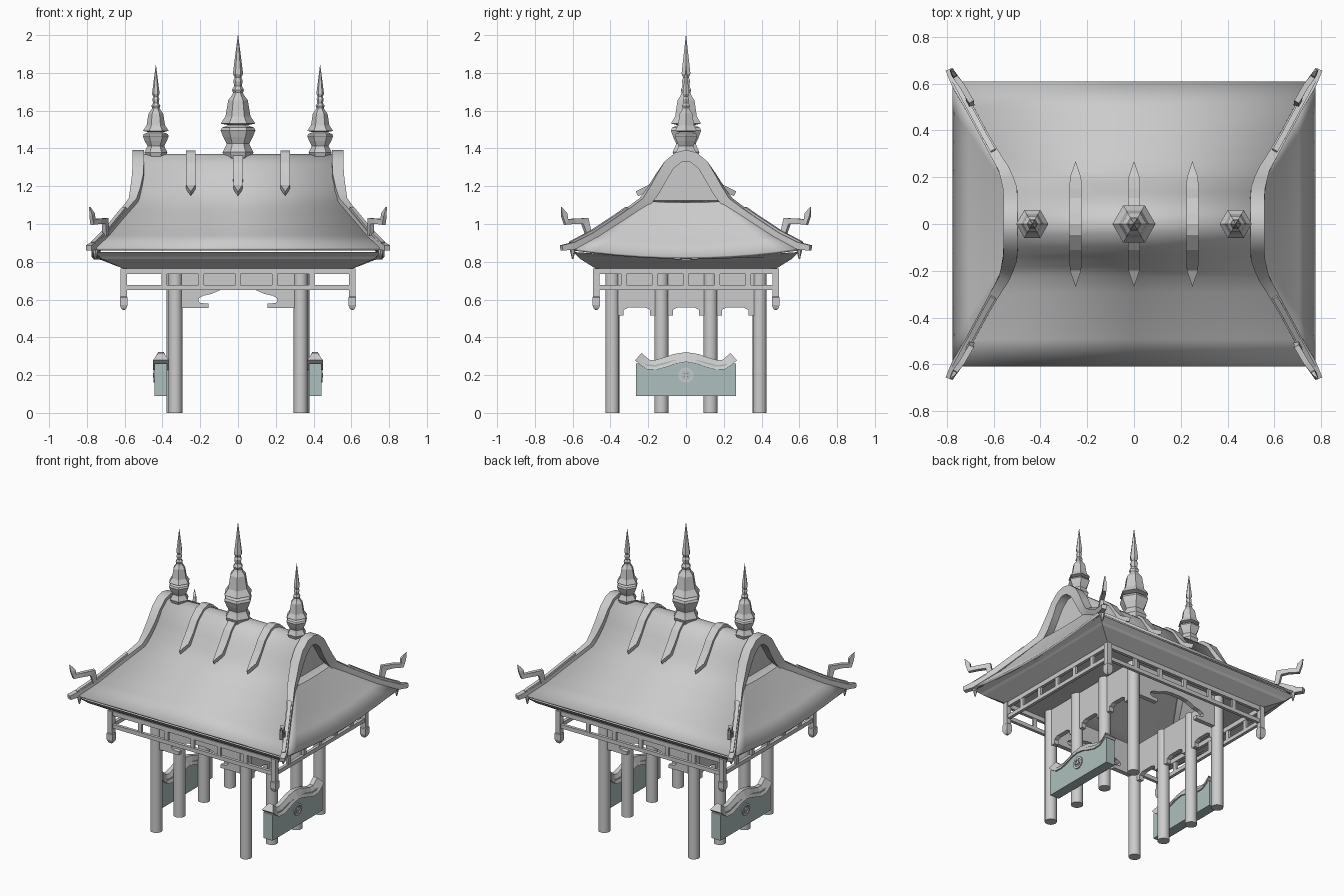
import bpy, bmesh, math
from mathutils import Vector, Matrix

if "Cube" in bpy.data.objects:
    bpy.data.objects.remove(bpy.data.objects["Cube"])

def add(name, bm, smooth=0, mat=None):
    bmesh.ops.recalc_face_normals(bm, faces=bm.faces[:])
    me = bpy.data.meshes.new(name)
    bm.to_mesh(me); bm.free()
    ob = bpy.data.objects.new(name, me)
    bpy.context.collection.objects.link(ob)
    if mat: me.materials.append(mat)
    if smooth:
        bpy.ops.object.select_all(action='DESELECT')
        ob.select_set(True)
        bpy.context.view_layer.objects.active = ob
        bpy.ops.object.shade_smooth_by_angle(angle=math.radians(smooth))
    return ob

def grid(name, rows, closed=False, caps=False, smooth=0, mat=None):
    bm = bmesh.new()
    vs = [[bm.verts.new(p) for p in r] for r in rows]
    n = len(rows[0])
    for a, b in zip(vs, vs[1:]):
        for j in range(n if closed else n - 1):
            k = (j + 1) % n
            bm.faces.new((a[j], a[k], b[k], b[j]))
    if caps:
        bm.faces.new(vs[0]); bm.faces.new(vs[-1])
    return add(name, bm, smooth, mat)

def sweep(name, pts, w, h, side=None, smooth=0, top=1):
    """Bar along a path; w, h are half sizes (number or list), top narrows the upper edge."""
    pts = [Vector(p) for p in pts]
    rows = []
    for i, p in enumerate(pts):
        a, b = pts[max(i - 1, 0)], pts[min(i + 1, len(pts) - 1)]
        t = (b - a).normalized()
        s = Vector(side).normalized() if side else t.cross((0, 0, 1)).normalized()
        n = s.cross(t).normalized()
        wi = w[i] if isinstance(w, list) else w
        hi = h[i] if isinstance(h, list) else h
        rows.append([p + s * u * wi + n * v * hi for u, v in ((-1, -1), (1, -1), (top, 1), (-top, 1))])
    return grid(name, rows, True, True, smooth)

def box(name, c, s, mat=None):
    bm = bmesh.new()
    bmesh.ops.create_cube(bm, size=1, matrix=Matrix.Translation(c) @ Matrix.Diagonal((*s, 1)))
    return add(name, bm, 0, mat)

def cyl(name, c, r, h, seg=16, rot=None, r2=None):
    bm = bmesh.new()
    bmesh.ops.create_cone(bm, cap_ends=True, segments=seg, radius1=r, radius2=r if r2 is None else r2,
                          depth=h, matrix=Matrix.Translation(c) @ (rot or Matrix()))
    return add(name, bm, 40)

def plate(name, outline, to3d, d):
    """Flat outline (u, v) thickened by d along the normal given by to3d(u, v, w)."""
    bm = bmesh.new()
    a = [bm.verts.new(to3d(u, v, -d / 2)) for u, v in outline]
    b = [bm.verts.new(to3d(u, v, d / 2)) for u, v in outline]
    bm.faces.new(a); bm.faces.new(b)
    for i in range(len(a)):
        j = (i + 1) % len(a)
        bm.faces.new((a[i], a[j], b[j], b[i]))
    return add(name, bm)

def lathe(name, x, z0, k, prof):
    rows = [[(x + r * k * math.cos(i * math.pi / 3), r * k * math.sin(i * math.pi / 3), z0 + z * k)
             for i in range(6)] for r, z in prof]
    return grid(name, rows, True, True)

# roof hip line, ridge to corner
hip = [(.52, 0, 1.362), (.52, .04, 1.353), (.52, .09, 1.312), (.52, .13, 1.25), (.53, .175, 1.175),
       (.55, .22, 1.115), (.59, .29, 1.065), (.635, .37, 1.01), (.70, .49, .932), (.77, .605, .866)]
full = [(x, -y, z) for x, y, z in hip[:0:-1]] + hip

def thicken(ob, t):
    m = ob.modifiers.new("thickness", 'SOLIDIFY')
    m.thickness = t
    m.offset = 0

# main roof slopes
thicken(grid("main_roof", [[(x * u, y, z) for u in (-1, 0, 1)] for x, y, z in full], smooth=40), .016)

for sx in (-1, 1):
    # side skirt roof, eave sagging in the middle
    low = [(.5, .22, 1.118)] + hip[5:]
    rows = []
    for k, (x, y, z) in enumerate(low):
        dip = .045 * k / (len(low) - 1)
        rows.append([(sx * x, y * u / 5, z - dip * (1 - (u / 5) ** 2)) for u in range(-5, 6)])
    thicken(grid("side_roof", rows, smooth=40), .016)
    # recessed gable wall
    plate("gable_wall", [(y, z) for _, y, z in full[4:-4]], lambda u, v, w: (sx * .5 + w, u, v), .01)
    # arched gable rim running into the hip ridges
    path = hip[:-1] + [(.76, .59, .885), (.79, .66, .873)]
    path = [(x + (.008 if i < 5 else 0), y, z) for i, (x, y, z) in enumerate(path)]
    path = [(sx * x, -y, z) for x, y, z in path[:0:-1]] + [(sx * x, y, z) for x, y, z in path]
    wid = [.03, .03, .03, .03, .027, .023, .02, .018, .018, .017, .016]
    hgt = [.03, .03, .03, .03, .03, .028, .026, .025, .024, .02, .014]
    sweep("gable_rim", path, wid[:0:-1] + wid, hgt[:0:-1] + hgt, smooth=35)
    for sy in (-1, 1):
        # raised upper layer of the hip ridge
        sweep("hip_cap", [(sx * x, sy * y, z) for x, y, z in
              ((.60, .31, 1.078), (.635, .37, 1.036), (.70, .49, .957), (.765, .61, .893))], .012, .014)
        # hooked corner finial
        sweep("corner_finial", [(sx * x, sy * y, z) for x, y, z in
              ((.70, .515, .94), (.703, .535, 1.015), (.735, .59, 1.015), (.768, .635, 1.01),
               (.772, .645, 1.05), (.785, .66, 1.09))],
              [.012, .012, .012, .011, .009, .002], [.014, .022, .014, .016, .016, .002], (sy * .85, -sx * .5, 0))
        cyl("corner_drop", (sx * .755, sy * .6, .84), .004, .05, 6, r2=.016)

# ridge straps with pointed ends
strap = [(0, 1.375), (.04, 1.366), (.1, 1.315), (.14, 1.255), (.19, 1.195), (.26, 1.16)]
for x in (-.25, 0, .25):
    p = [(x, -y, z) for y, z in strap[:0:-1]] + [(x, y, z) for y, z in strap]
    w = [.026, .026, .026, .026, .024, .001]
    sweep("ridge_strap", p, w[:0:-1] + w, .014)

# six-sided spires
prof = [(.045, 0), (.07, .03), (.082, .06), (.066, .09), (.06, .105), (.078, .14), (.092, .175), (.085, .19),
        (.05, .203), (.092, .212), (.066, .25), (.052, .335), (.033, .36), (.026, .375), (.032, .39),
        (.02, .41), (.025, .44), (.017, .455), (.027, .475), (.024, .5), (.001, .68)]
lathe("centre_spire", 0, 1.32, 1, prof)
for sx in (-1, 1):
    lathe("side_spire", sx * .435, 1.335, .745, prof)

# sloping soffit under the eaves
def ring(x, y, zc, zm):
    return [(x, -y, zc), (x, 0, zm), (x, y, zc), (0, y, zc), (-x, y, zc), (-x, 0, zm), (-x, -y, zc), (0, -y, zc)]
grid("soffit", [ring(.765, .6, .852, .812), ring(.735, .572, .828, .812), ring(.72, .56, .815, .808),
                ring(.61, .48, .765, .765), ring(.33, .38, .765, .765)], True)

# hanging frieze rails, dividers and corner pendants
FX, FY = .605, .475
for s in (-1, 1):
    for z, h in ((.75, .03), (.664, .026)):
        box("frieze_rail_long", (0, s * FY, z), (2 * FX, .02, h))
        box("frieze_rail_short", (s * FX, 0, z), (.02, 2 * FY, h))
    for i in range(-2, 3):
        box("frieze_divider", (i * .195, s * FY, .705), (.028, .016, .07))
        box("frieze_divider", (s * FX, i * .165, .705), (.016, .028, .07))
    for t in (-1, 1):
        box("corner_post", (s * FX, t * FY, .69), (.034, .034, .15))
        grid("corner_pendant", [[(s * FX + a * r, t * FY + b * r, z) for a, b in ((-1, -1), (1, -1), (1, 1), (-1, 1))]
             for r, z in ((.014, .62), (.021, .612), (.021, .572), (.014, .553), (.006, .545))], True, True)

# columns
for sx in (-1, 1):
    for y in (-.39, -.13, .13, .39):
        cyl("column", (sx * (.332 if abs(y) > .2 else .342), y, .3825), .037, .765)

# carved arch panels, front and back
half = [(.31, .765), (.31, .555), (.155, .555), (.155, .578), (.2, .582), (.21, .592), (.205, .608),
        (.185, .62), (.14, .63), (.09, .652), (.04, .66)]
for sy in (-1, 1):
    plate("arch_panel", half + [(-u, v) for u, v in half[::-1]], lambda u, v, w: (u, sy * .39 + w, v), .03)

# bracketed side panels between columns
bay = [(.125, .765), (.125, .515), (.07, .515), (.07, .545), (.045, .558)]
for sx in (-1, 1):
    for c in (-.26, 0, .26):
        plate("side_bracket_panel", [(u + c, v) for u, v in bay + [(-u, v) for u, v in bay[::-1]]],
              lambda u, v, w: (sx * .337 + w, u, v), .03)

# side parapets with wavy, ridged coping and rosette
mat = bpy.data.materials.new("pale_green")
mat.diffuse_color = (.42, .52, .51, 1)
mat.use_nodes = True
mat.node_tree.nodes["Principled BSDF"].inputs["Base Color"].default_value = mat.diffuse_color
wave = [(0, .296), (.06, .286), (.11, .268), (.16, .254), (.2, .256), (.226, .274), (.252, .298)]
wave = [(-y, z) for y, z in wave[:0:-1]] + wave
turn = Matrix.Rotation(math.pi / 2, 4, 'Y')
for sx in (-1, 1):
    X = sx * .408
    low = [(-.265, .09), (.265, .09), (.265, .262)]
    ob = plate("parapet", low + [(y, min(z, .28 if abs(y) < .2 else .262)) for y, z in wave[::-1]] + [(-.265, .262)],
               lambda u, v, w: (X + w, u, v), .066)
    ob.data.materials.append(mat)
    sweep("parapet_coping", [(X, y, z) for y, z in wave], .042, .026, (1, 0, 0), top=.35)
    cyl("rosette_centre", (sx * .444, 0, .2), .012, .012, 12, turn)
    grid("rosette_ring", [[(sx * (.44 + d), r * math.cos(i * math.pi / 10), .2 + r * math.sin(i * math.pi / 10))
         for i in range(20)] for r, d in ((.026, 0), (.026, .008), (.04, .008), (.04, 0))], True)
    box("rosette_spoke", (sx * .443, 0, .2), (.008, .06, .008))
    box("rosette_spoke", (sx * .443, 0, .2), (.008, .008, .06))
